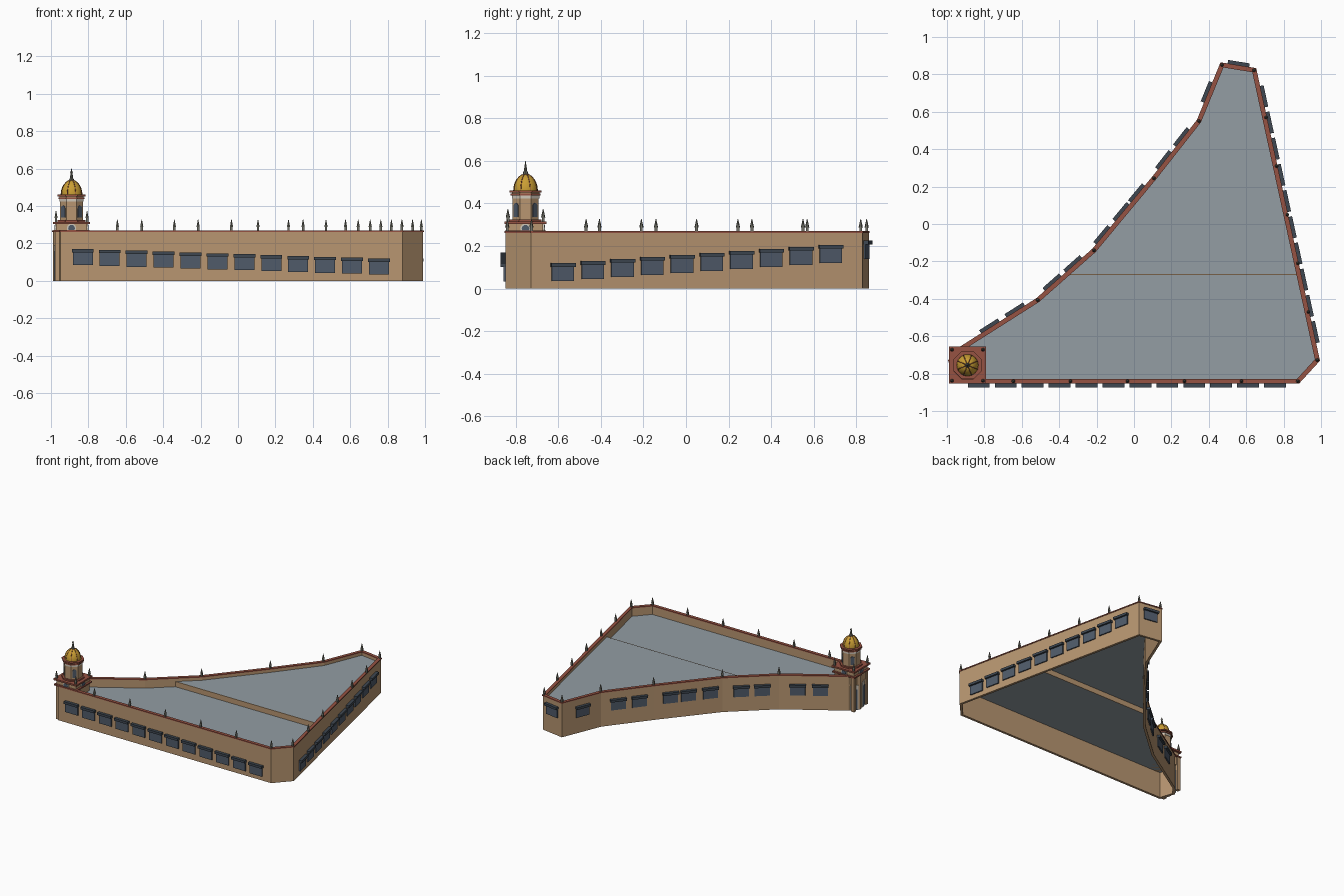
import bpy, bmesh, math
from mathutils import Vector, Matrix

if "Cube" in bpy.data.objects:
    bpy.data.objects.remove(bpy.data.objects["Cube"], do_unlink=True)


def material(name, *rgb):
    m = bpy.data.materials.new(name)
    col = [(c / 255 / 12.92 if c < 11 else ((c / 255 + 0.055) / 1.055) ** 2.4) for c in rgb] + [1]
    m.use_nodes = True
    m.node_tree.nodes["Principled BSDF"].inputs["Base Color"].default_value = col
    m.diffuse_color = col
    return m


WALL = material("sandstone", 184, 150, 113)
ROOF = material("roof grey", 147, 157, 164)
TRIM = material("brick red", 150, 82, 66)
PANE = material("slate blue", 80, 91, 106)
AWNING = material("dark slate", 62, 71, 81)
GOLD = material("gold", 202, 158, 52)
METAL = material("weathered metal", 112, 112, 102)
PALE = material("pale stone", 208, 200, 186)


def finish(name, bm, mat, smooth=False):
    bmesh.ops.recalc_face_normals(bm, faces=bm.faces)
    me = bpy.data.meshes.new(name)
    bm.to_mesh(me)
    bm.free()
    me.materials.append(mat)
    ob = bpy.data.objects.new(name, me)
    bpy.context.collection.objects.link(ob)
    if smooth:
        for p in me.polygons:
            p.use_smooth = True
    return ob


def add_box(bm, pos, size, angle=0):
    m = Matrix.Translation(pos) @ Matrix.Rotation(angle, 4, "Z") @ Matrix.Diagonal((*size, 1))
    bmesh.ops.create_cube(bm, size=1, matrix=m)


def add_cone(bm, x, y, z0, z1, r0, r1, n, turn=0):
    m = Matrix.Translation((x, y, (z0 + z1) / 2)) @ Matrix.Rotation(turn, 4, "Z")
    bmesh.ops.create_cone(bm, cap_ends=True, segments=n, radius1=r0, radius2=r1, depth=z1 - z0, matrix=m)


def offset(points, d):
    """Move every side of a counter-clockwise outline outwards by d."""
    out = []
    for i, p in enumerate(points):
        a = (p - points[i - 1]).normalized()
        b = (points[(i + 1) % len(points)] - p).normalized()
        na, nb = Vector((a.y, -a.x)), Vector((b.y, -b.x))
        out.append(p + (na + nb) * d / (1 + na.dot(nb)))
    return out


def ring(name, outline, d_out, d_in, z0, z1, mat):
    bm = bmesh.new()
    loops = [[bm.verts.new((*p, z)) for p in offset(outline, d)]
             for d, z in ((d_out, z0), (d_out, z1), (d_in, z1), (d_in, z0))]
    n = len(outline)
    for k in range(4):
        a, b = loops[k], loops[(k + 1) % 4]
        for i in range(n):
            j = (i + 1) % n
            bm.faces.new((a[i], a[j], b[j], b[i]))
    return finish(name, bm, mat)


# Footprint, counter-clockwise from the south-west corner
P = [Vector(p) for p in ((-.95, -.85), (.88, -.85), (.99, -.73), (.65, .83), (.465, .86), (.34, .555),
                         (.10, .25), (-.22, -.135), (-.52, -.40), (-.93, -.66), (-.99, -.73))]
ring("outer_walls", P, 0, -.018, 0, .262, WALL)
ring("parapet_cap", P, .004, -.021, .262, .27, TRIM)

# Two roof levels split by a low step wall
STEP_Y = -.27
for name, z, south in (("south_roof", .2, True), ("north_roof", .24, False)):
    bm = bmesh.new()
    bm.faces.new([bm.verts.new((*p, z)) for p in offset(P, -.01)])
    bmesh.ops.bisect_plane(bm, geom=bm.verts[:] + bm.edges[:] + bm.faces[:], plane_co=(0, STEP_Y, 0),
                           plane_no=(0, 1, 0), clear_outer=south, clear_inner=not south)
    bmesh.ops.triangulate(bm, faces=bm.faces)
    finish(name, bm, ROOF)
bm = bmesh.new()
add_box(bm, (.26, STEP_Y, .22), (1.23, .004, .041))
finish("roof_step", bm, WALL)

# Windows: (side index, positions along the side, top height at start and end)
rows = [(1 - 1, [(.12 + .144 * i) / 1.83 for i in range(12)], .174, .115),
        (2, [(.15 + .14 * i) / 1.56 for i in range(10)], .11, .216),
        (3, [.5], .225, .225), (4, [.52], .21, .21), (5, [.32, .72], .205, .205),
        (6, [.24, .5, .82], .205, .205), (7, [.33, .7], .2, .2), (8, [.27, .6], .2, .2)]
panes, awnings = bmesh.new(), bmesh.new()
for side, places, z0, z1 in rows:
    a, b = P[side], P[side + 1]
    d = (b - a).normalized()
    out = Vector((d.y, -d.x))
    ang = math.atan2(d.y, d.x)
    for t in places:
        z = z0 + (z1 - z0) * t
        p = a.lerp(b, t)
        add_box(panes, (*(p + out * .003), z - .05), (.107, .012, .072), ang)
        add_box(awnings, (*(p + out * .01), z - .009), (.117, .026, .018), ang)
finish("window_panes", panes, PANE)
finish("window_awnings", awnings, AWNING)

# Parapet finials: corners, plus even spacing on the two long sides
spots = P[1:9]
spots = spots + [P[1] - Vector((.305 * k, 0)) for k in range(1, 6)]
spots = spots + [P[2].lerp(P[3], k / 6) for k in range(1, 6)]
bm = bmesh.new()


def finial(bm, x, y, z):
    add_box(bm, (x, y, z + .01), (.013, .013, .02))
    add_cone(bm, x, y, z + .02, z + .06, .01, .001, 6)


for p in offset(P, -.009)[1:9] + [s + Vector((0, .009)) for s in spots[8:13]] + spots[13:]:
    finial(bm, p.x, p.y, .268)
TX, TY = -.89, -.755
for sx in (-1, 1):
    for sy in (-1, 1):
        finial(bm, TX + sx * .083, TY + sy * .083, .315)
finish("finials", bm, METAL)

# Tower base with its two square cornices
for name, z0, z1, w, mat in (("tower_lower_cornice", .262, .272, .194, TRIM),
                             ("tower_base", .2, .305, .165, WALL),
                             ("tower_upper_cornice", .303, .315, .198, TRIM)):
    bm = bmesh.new()
    add_box(bm, (TX, TY, (z0 + z1) / 2), (w, w, z1 - z0))
    finish(name, bm, mat)

# Entrance at the west corner: pillars, pale jambs and dark doors
pillars, doors, jambs = bmesh.new(), bmesh.new(), bmesh.new()
for x, y in ((-.968, -.675), (-.965, -.825)):
    add_box(pillars, (x, y, .13), (.026, .026, .262))
for i in (9, 10):
    a, b = P[i], P[(i + 1) % len(P)]
    d = (b - a).normalized()
    out = Vector((d.y, -d.x))
    mid = a.lerp(b, .5)
    ang = math.atan2(d.y, d.x)
    add_box(jambs, (*(mid + out * .001), .095), (.06, .006, .19), ang)
    add_box(doors, (*(mid + out * .003), .08), (.04, .006, .16), ang)
finish("entrance_pillars", pillars, WALL)
finish("entrance_jambs", jambs, PALE)
finish("entrance_doors", doors, PANE)

# Round clock-like panels on the four tower base faces
for name, r, reach, mat in (("tower_roundels", .025, .085, PALE), ("tower_roundel_glass", .018, .087, PANE)):
    bm = bmesh.new()
    for k in range(4):
        a = k * math.pi / 2
        m = (Matrix.Translation((TX, TY, .281)) @ Matrix.Rotation(a, 4, "Z")
             @ Matrix.Translation((reach, 0, 0)) @ Matrix.Rotation(math.pi / 2, 4, "Y"))
        bmesh.ops.create_cone(bm, cap_ends=True, segments=16, radius1=r, radius2=r, depth=.008, matrix=m)
    finish(name, bm, mat)

# Octagonal drum built from stacked tiers
EIGHTH = math.pi / 8
for name, z0, z1, r, mat in (("drum_foot", .315, .325, .082, TRIM), ("drum", .325, .425, .067, WALL),
                             ("drum_frieze", .423, .44, .07, PALE), ("drum_cornice", .438, .446, .076, TRIM),
                             ("drum_band", .446, .451, .07, WALL), ("dome_ledge", .451, .461, .081, TRIM)):
    bm = bmesh.new()
    add_cone(bm, TX, TY, z0, z1, r, r, 8, EIGHTH)
    finish(name, bm, mat)

# Arched openings on the diagonal faces of the drum
bm = bmesh.new()
for k in range(4):
    a = math.pi / 4 + k * math.pi / 2
    c = Vector((TX + .062 * math.cos(a), TY + .062 * math.sin(a), .362))
    add_box(bm, c, (.006, .03, .05), a)
    m = (Matrix.Translation(c + Vector((0, 0, .025))) @ Matrix.Rotation(a, 4, "Z")
         @ Matrix.Rotation(math.pi / 2, 4, "Y"))
    bmesh.ops.create_cone(bm, cap_ends=True, segments=16, radius1=.015, radius2=.015, depth=.006, matrix=m)
finish("drum_openings", bm, PANE)

# Gilded dome with ribs
bm = bmesh.new()
m = Matrix.Translation((TX, TY, .461)) @ Matrix.Diagonal((.058, .058, .078, 1))
bmesh.ops.create_uvsphere(bm, u_segments=24, v_segments=16, radius=1, matrix=m)
bmesh.ops.bisect_plane(bm, geom=bm.verts[:] + bm.edges[:] + bm.faces[:], plane_co=(0, 0, .4605),
                       plane_no=(0, 0, 1), clear_inner=True)
finish("dome", bm, GOLD, True)
ribs = bpy.data.curves.new("dome_ribs", "CURVE")
ribs.dimensions = "3D"
ribs.bevel_depth = .002
ribs.bevel_resolution = 0
for k in range(8):
    s = ribs.splines.new("POLY")
    s.points.add(8)
    a = EIGHTH * (2 * k + 1)
    for i, pt in enumerate(s.points):
        t = i / 8 * math.pi / 2
        r = .058 * math.cos(t)
        pt.co = (TX + r * math.cos(a), TY + r * math.sin(a), .461 + .078 * math.sin(t), 1)
ribs.materials.append(TRIM)
bpy.context.collection.objects.link(bpy.data.objects.new("dome_ribs", ribs))

# Spire and cross arm on top of the dome
bm = bmesh.new()
add_cone(bm, TX, TY, .535, .548, .014, .011, 8)
add_cone(bm, TX, TY, .548, .6, .009, .001, 8)
add_box(bm, (TX, TY, .582), (.018, .004, .004))
finish("spire", bm, METAL)
